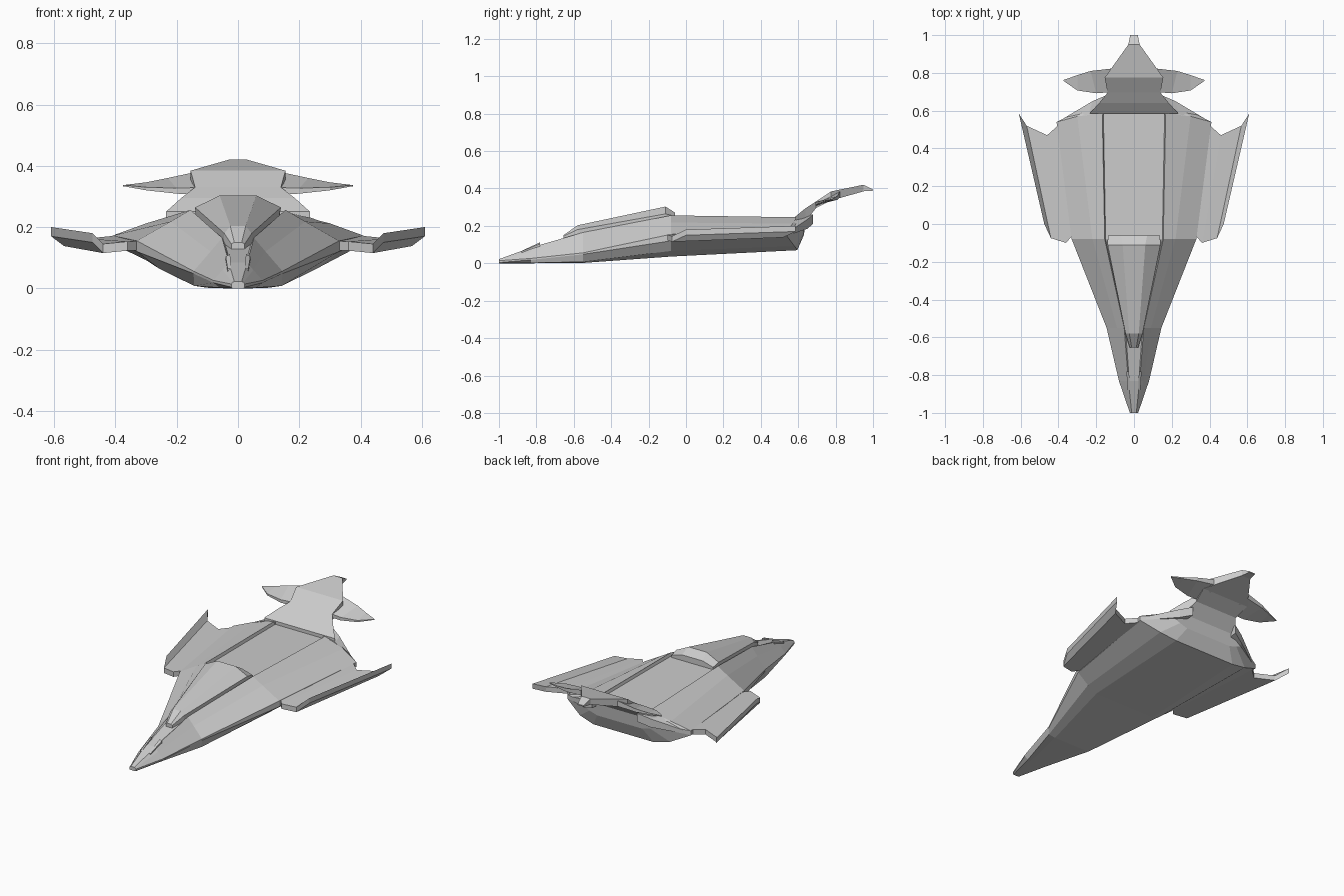
import bpy, bmesh


def loft(name, rings, mirror=False):
    """Skin a list of equal-length closed rings and cap both ends."""
    bm = bmesh.new()
    rows = [[bm.verts.new(p) for p in r] for r in rings]
    n = len(rows[0])
    for a, b in zip(rows, rows[1:]):
        for i in range(n):
            j = (i + 1) % n
            bm.faces.new((a[i], a[j], b[j], b[i]))
    bm.faces.new(rows[0])
    bm.faces.new(rows[-1])
    bmesh.ops.recalc_face_normals(bm, faces=bm.faces)
    me = bpy.data.meshes.new(name)
    bm.to_mesh(me)
    bm.free()
    ob = bpy.data.objects.new(name, me)
    bpy.context.collection.objects.link(ob)
    if mirror:
        m = ob.modifiers.new("mirror", 'MIRROR')
        m.use_clip = False
        m.use_mirror_merge = False
    return ob


def both(half):
    """Close a right-hand half section into a symmetric ring."""
    return half + [(-x, y, z) for x, y, z in reversed(half)]


def at(y, pts):
    return both([(x, y, z) for x, z in pts])


def slab(tops, depths):
    """Ring from a front and rear top point plus their copies below."""
    f, r = tops
    df, dr = depths
    return [f, r, (r[0], r[1], r[2] - dr), (f[0], f[1], f[2] - df)]


# Hull: bottom, lower side, chine pair, shoulder, deck lip, sunken deck
hull = [
    at(-1.0, [(.012, 0), (.018, 0), (.022, .004), (.022, .014), (.018, .02), (.012, .022), (.01, .022)]),
    at(-.83, [(.04, 0), (.06, .002), (.08, .018), (.08, .026), (.05, .06), (.03, .084), (.025, .084)]),
    at(-.55, [(.10, .002), (.143, .008), (.145, .048), (.145, .056), (.09, .12), (.052, .165), (.045, .155)]),
    at(-.08, [(.20, .036), (.26, .066), (.33, .12), (.33, .155), (.22, .218), (.155, .256), (.15, .238)]),
    both([(.20, .595, .07), (.30, .58, .092), (.41, .54, .145), (.41, .54, .172),
          (.30, .57, .212), (.168, .585, .246), (.162, .585, .23)]),
    both([(.15, .63, .15), (.20, .63, .165), (.24, .625, .185), (.24, .625, .20),
          (.21, .64, .22), (.15, .64, .235), (.14, .64, .23)]),
]
loft("hull", hull)

# Canopy
loft("canopy", [
    at(-.655, [(.02, .11), (.022, .145), (.012, .15)]),
    at(-.58, [(.048, .13), (.045, .18), (.025, .203)]),
    at(-.11, [(.128, .20), (.14, .264), (.06, .303)]),
    at(-.06, [(.135, .20), (.138, .252), (.07, .272)]),
])

# Slim raised strakes on the nose
loft("nose_strake", [
    slab([(.022, -.88, .066), (.026, -.78, .112)], (.02, .03)),
    slab([(.034, -.88, .064), (.040, -.78, .104)], (.02, .03)),
], mirror=True)

# Side wings with upturned outer lips
columns = [
    [(.30, -.03, .155), (.37, .55, .175)],
    [(.36, -.10, .153), (.46, .47, .166)],
    [(.44, -.075, .145), (.568, .52, .168)],
    [(.475, 0, .18), (.61, .585, .20)],
]
loft("side_wing", [slab(c, (.03, .03)) for c in columns], mirror=True)

# Tail boom rising from the stern
tail = [(.585, .235, .25, .19), (.64, .185, .295, .225), (.695, .14, .33, .295),
        (.775, .155, .384, .335), (.95, .03, .42, .385), (1.0, .02, .395, .388)]
loft("tail_boom", [at(y, [(w, lo), (w, hi)]) for y, w, hi, lo in tail])

# Stern shoulders beside the tail root
loft("stern_shoulder", [
    slab([(.16, .58, .246), (.15, .68, .262)], (.05, .05)),
    slab([(.24, .58, .23), (.22, .65, .235)], (.05, .05)),
    slab([(.40, .54, .17), (.38, .555, .172)], (.02, .02)),
], mirror=True)

# Tail fins
loft("tail_fin", [
    slab([(.10, .70, .33), (.10, .825, .388)], (.025, .035)),
    slab([(.20, .692, .327), (.23, .81, .36)], (.018, .02)),
    slab([(.30, .707, .33), (.30, .788, .346)], (.01, .01)),
    slab([(.372, .757, .337), (.375, .762, .337)], (.004, .004)),
], mirror=True)
